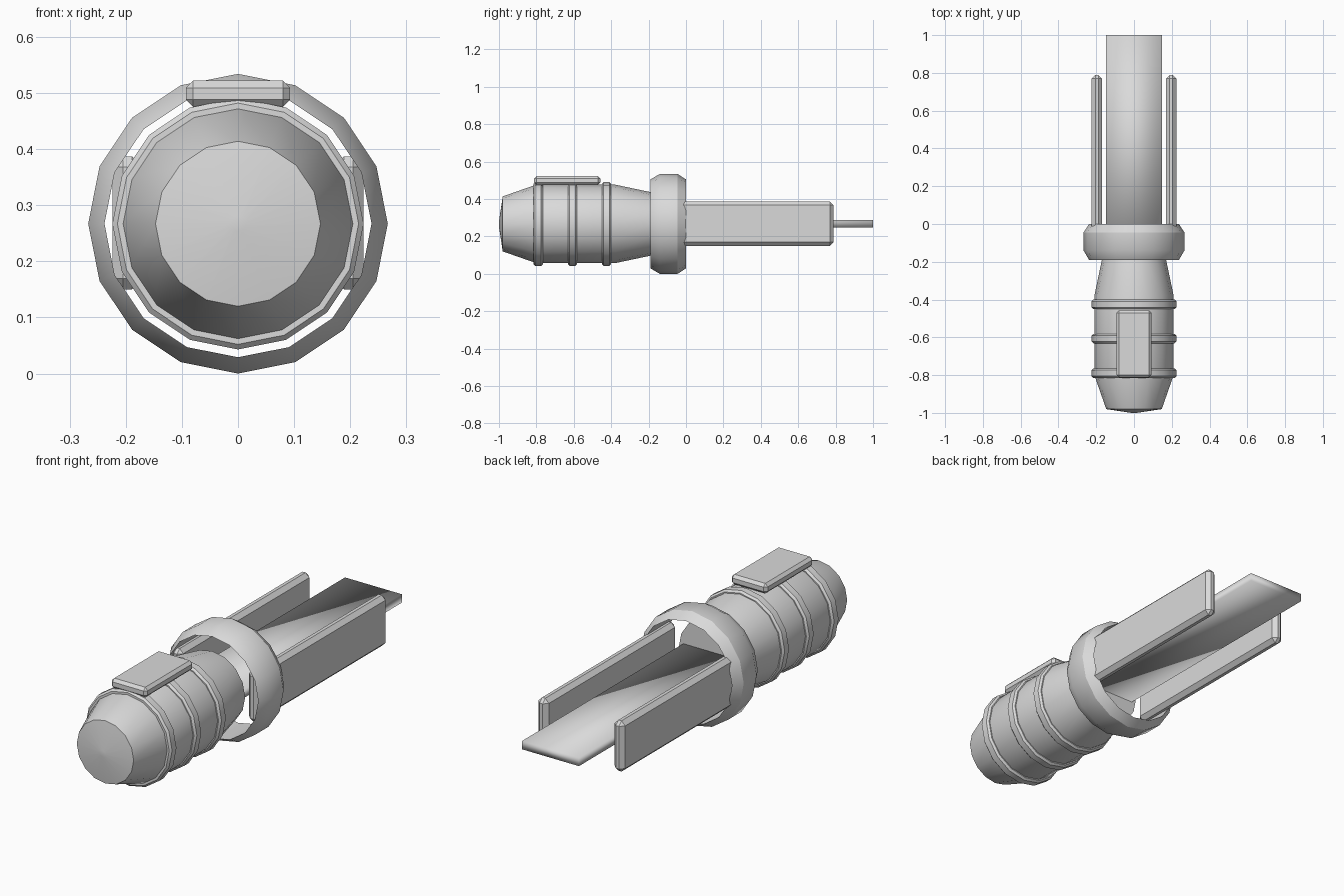
import bpy
import bmesh
from math import cos, sin, pi, radians

AXIS_Z = 0.267
SIDES = 16

default = bpy.data.objects.get("Cube")
if default:
    bpy.data.objects.remove(default, do_unlink=True)

grey = bpy.data.materials.new("light_grey")
grey.use_nodes = True
grey.diffuse_color = (0.7, 0.7, 0.7, 1)
grey.node_tree.nodes["Principled BSDF"].inputs["Base Color"].default_value = grey.diffuse_color


def add_object(name, bm, angle):
    bmesh.ops.recalc_face_normals(bm, faces=bm.faces)
    mesh = bpy.data.meshes.new(name)
    bm.to_mesh(mesh)
    bm.free()
    mesh.materials.append(grey)
    ob = bpy.data.objects.new(name, mesh)
    bpy.context.collection.objects.link(ob)
    bpy.ops.object.select_all(action='DESELECT')
    ob.select_set(True)
    bpy.context.view_layer.objects.active = ob
    bpy.ops.object.shade_smooth_by_angle(angle=radians(angle))
    return ob


def lathe(name, profile, closed=False):
    """Turn (y, radius) points around the long axis."""
    bm = bmesh.new()
    loops = [[bm.verts.new((r * cos(2 * pi * i / SIDES), y, AXIS_Z + r * sin(2 * pi * i / SIDES)))
              for i in range(SIDES)] for y, r in profile]
    pairs = list(zip(loops, loops[1:]))
    if closed:
        pairs.append((loops[-1], loops[0]))
    else:
        bm.faces.new(loops[0])
        bm.faces.new(loops[-1])
    for a, b in pairs:
        for i in range(SIDES):
            j = (i + 1) % SIDES
            bm.faces.new((a[i], a[j], b[j], b[i]))
    return add_object(name, bm, 30)


def box(name, low, high, bevel=0, angle=30):
    bm = bmesh.new()
    bmesh.ops.create_cube(bm, size=1)
    for v in bm.verts:
        v.co = [(a + b) / 2 + c * (b - a) for a, b, c in zip(low, high, v.co)]
    if bevel:
        bmesh.ops.bevel(bm, geom=bm.edges[:], offset=bevel, segments=1, affect='EDGES')
    return add_object(name, bm, angle)


# Tapered barrel with a shallow conical nose
lathe("barrel", [(-1, 0.014), (-0.98, 0.147), (-0.8, 0.21), (-0.38, 0.21), (-0.19, 0.17)])

# Raised bands around the barrel
for i, y in enumerate((-0.79, -0.607, -0.425)):
    lathe(f"band_{i + 1}", [(y - 0.025, 0.2), (y - 0.025, 0.215), (y - 0.016, 0.224),
                            (y + 0.016, 0.224), (y + 0.025, 0.215), (y + 0.025, 0.2)], True)

# Open collar behind the barrel
lathe("collar", [(-0.19, 0.238), (-0.14, 0.267), (-0.045, 0.267), (0, 0.238)], True)

# Button plate on top
box("top_plate", (-0.093, -0.812, 0.475), (0.093, -0.458, 0.522), 0.013)

# Flat blade with softly shaded edges
box("blade", (-0.147, -0.2, 0.248), (0.147, 1, 0.287), angle=180)

# Side rails flanking the blade
for side, x in (("left", 0.197), ("right", -0.197)):
    box(f"{side}_rail", (x - 0.027, -0.18, 0.15), (x + 0.027, 0.788, 0.387), 0.019)
